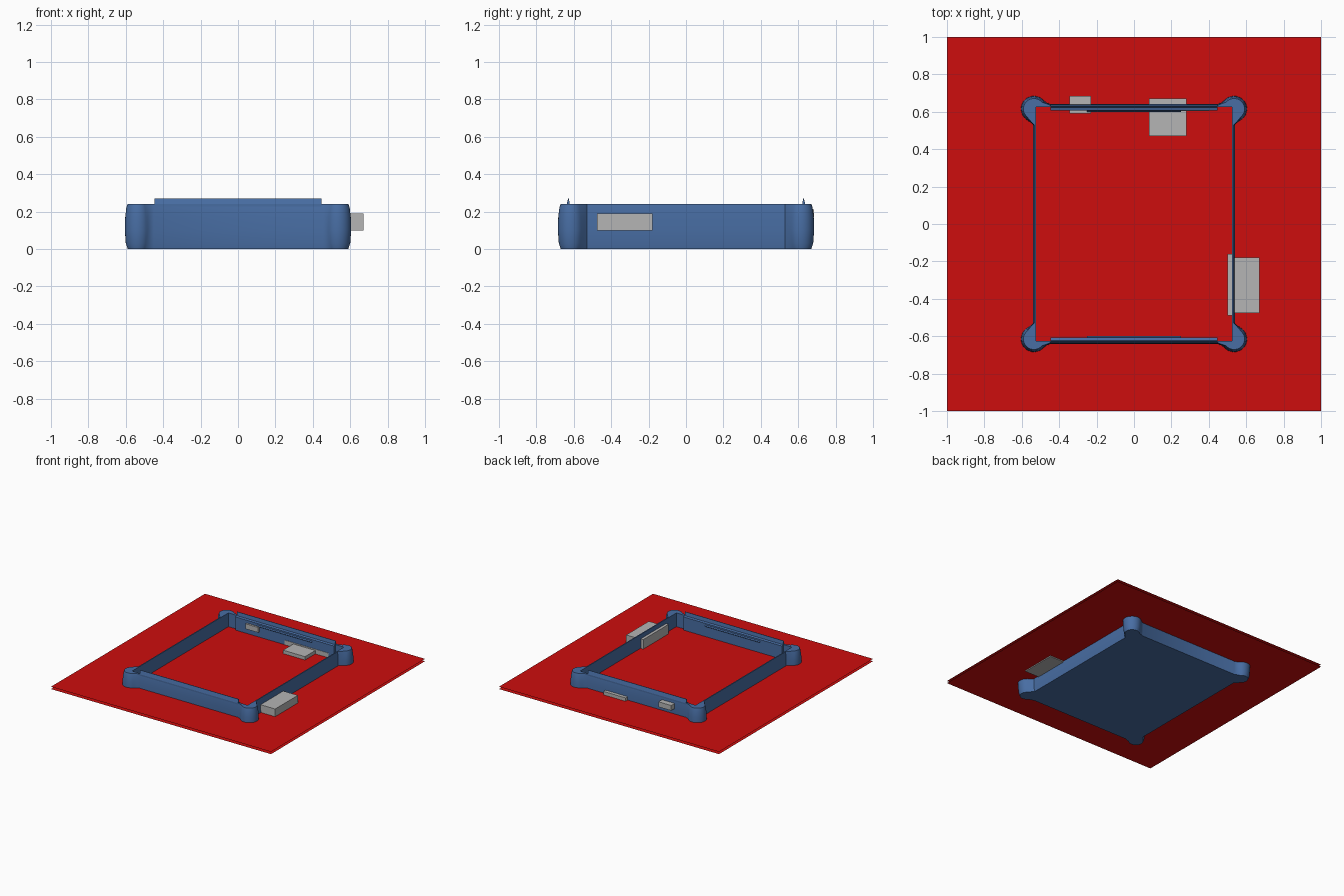
import bpy, bmesh, math
from mathutils import Vector

if "Cube" in bpy.data.objects:
    bpy.data.objects.remove(bpy.data.objects["Cube"], do_unlink=True)


def material(name, rgb):
    m = bpy.data.materials.new(name)
    m.use_nodes = True
    m.diffuse_color = (*rgb, 1)
    m.node_tree.nodes["Principled BSDF"].inputs["Base Color"].default_value = (*rgb, 1)
    return m


BLUE = material("case blue", (0.065, 0.155, 0.37))
RED = material("sheet red", (0.61, 0.004, 0.004))
GREY = material("connector grey", (0.46, 0.46, 0.46))


def finish(name, bm, mat, closed=True):
    if closed:
        bmesh.ops.recalc_face_normals(bm, faces=bm.faces)
    mesh = bpy.data.meshes.new(name)
    bm.to_mesh(mesh)
    bm.free()
    mesh.materials.append(mat)
    ob = bpy.data.objects.new(name, mesh)
    bpy.context.collection.objects.link(ob)
    return ob


def box(name, xs, ys, zs, mat):
    bm = bmesh.new()
    bmesh.ops.create_cube(bm, size=1)
    for v in bm.verts:
        v.co = Vector(r[0] if c < 0 else r[1] for c, r in zip(v.co, (xs, ys, zs)))
    return finish(name, bm, mat)


def prism(name, profile, half, mat):
    """Extrude a (y, z) profile along x."""
    bm = bmesh.new()
    a, b = [[bm.verts.new((x, y, z)) for y, z in profile] for x in (-half, half)]
    n = len(a)
    bm.faces.new(a)
    bm.faces.new(b[::-1])
    for i in range(n):
        j = (i + 1) % n
        bm.faces.new((a[i], a[j], b[j], b[i]))
    return finish(name, bm, mat)


def outline(d):
    """Case outline with rounded corner posts, drawn inward by d."""
    w = d / 2
    corner = [(0.54 - w, 0.53), (0.553 - w, 0.542)]
    for i in range(17):
        a = math.radians(-50 + 190 * i / 16)
        corner.append((0.535 + (0.07 - d) * math.cos(a), 0.615 + (0.07 - d) * math.sin(a)))
    corner += [(0.468, 0.65 - w), (0.45, 0.643 - w)]
    back = corner + [(-x, y) for x, y in reversed(corner)]
    return back + [(-x, -y) for x, y in back]


# Tray: barrelled outer shell, rim, inner walls and floor
bm = bmesh.new()
rings = []
for z, d in ((0, 0.015), (0.03, 0.005), (0.1, 0), (0.17, 0.002), (0.22, 0.008), (0.24, 0.014)):
    rings.append([bm.verts.new((x, y, z)) for x, y in outline(d)])
for low, high in zip(rings, rings[1:]):
    for i in range(len(low)):
        j = (i + 1) % len(low)
        bm.faces.new((low[i], low[j], high[j], high[i]))
bm.faces.new(rings[0][::-1])
rect = [(s * 0.525, t * 0.625) for s, t in ((1, 1), (-1, 1), (-1, -1), (1, -1))]
rim, floor = [[bm.verts.new((x, y, z)) for x, y in rect] for z in (0.24, 0.03)]
edges = []
for loop in (rings[-1], rim):
    for i in range(len(loop)):
        pair = (loop[i], loop[(i + 1) % len(loop)])
        edges.append(bm.edges.get(pair) or bm.edges.new(pair))
bmesh.ops.triangle_fill(bm, edges=edges, use_beauty=True)
for i in range(4):
    j = (i + 1) % 4
    bm.faces.new((rim[i], rim[j], floor[j], floor[i]))
bm.faces.new(floor)
tray = finish("case_tray", bm, BLUE)
bpy.ops.object.select_all(action="DESELECT")
tray.select_set(True)
bpy.context.view_layer.objects.active = tray
bpy.ops.object.shade_smooth_by_angle(angle=math.radians(35))

# Raised snap lips and their inner clips on the front and back walls
lip = [(0.606, 0.04), (0.606, 0.235), (0.622, 0.24), (0.626, 0.27),
       (0.63, 0.27), (0.638, 0.24), (0.634, 0.04)]
clip = [(0.61, 0.205), (0.6, 0.215), (0.61, 0.228)]
for side, s in (("front", -1), ("back", 1)):
    prism(side + "_lip", [(s * y, z) for y, z in lip], 0.447, BLUE)
    prism(side + "_clip", [(s * y, z) for y, z in clip], 0.25, BLUE)

# Two thin horizontal sheets
for name, z in (("upper_sheet", 0.127), ("lower_sheet", 0.108)):
    bm = bmesh.new()
    bmesh.ops.create_grid(bm, x_segments=1, y_segments=1, size=1)
    bmesh.ops.translate(bm, verts=bm.verts, vec=(0, 0, z))
    finish(name, bm, RED, closed=False)

# Connectors through the walls
box("side_connector", (0.51, 0.67), (-0.475, -0.18), (0.1, 0.19), GREY)
box("side_connector_flange", (0.5, 0.523), (-0.49, -0.16), (0.09, 0.205), GREY)
box("wide_back_connector", (0.08, 0.28), (0.47, 0.67), (0.115, 0.155), GREY)
box("wide_back_flange", (0, 0.4), (0.603, 0.62), (0.115, 0.165), GREY)
box("small_back_connector", (-0.345, -0.23), (0.59, 0.685), (0.17, 0.212), GREY)
